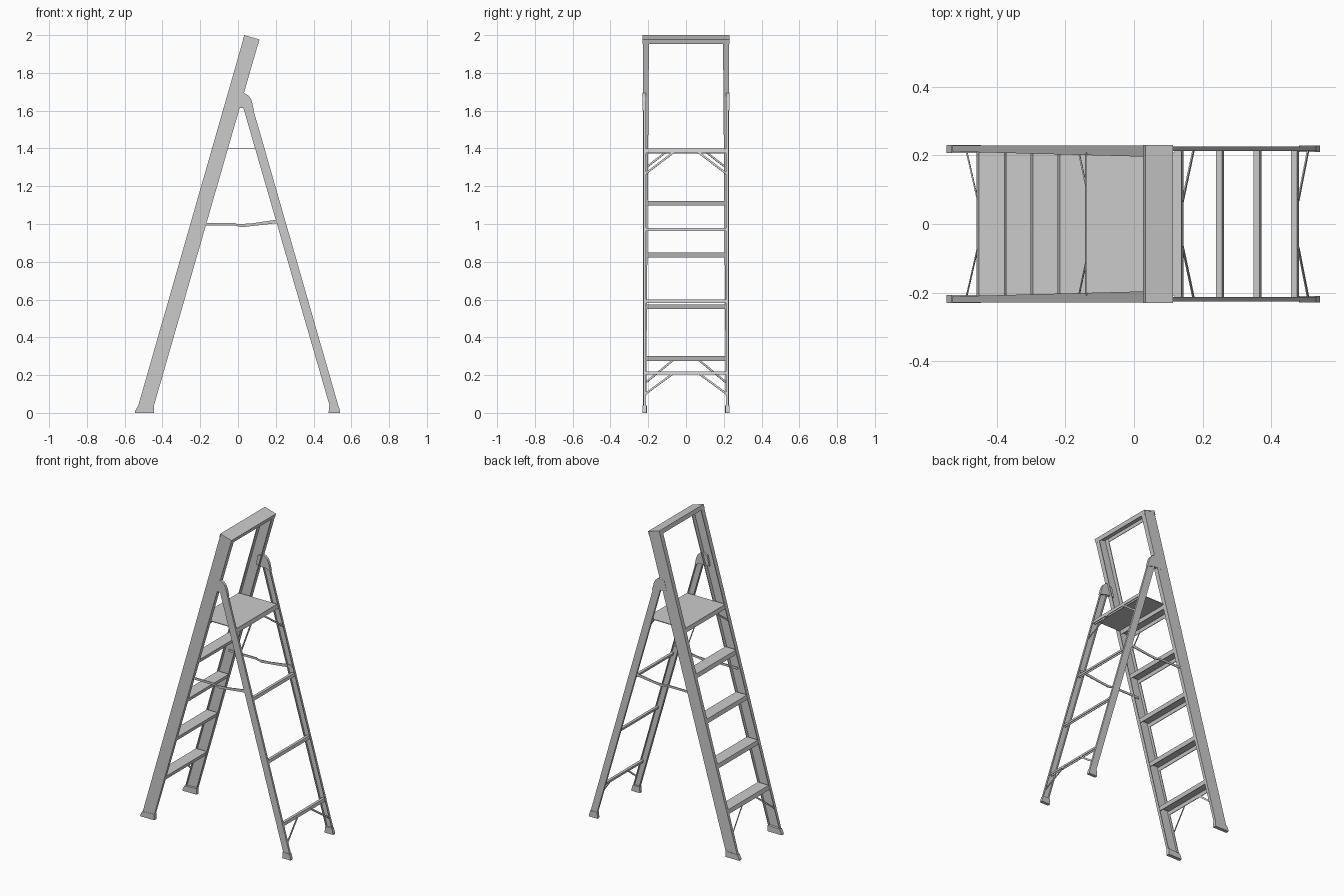
import bpy, bmesh
from mathutils import Vector

if "Cube" in bpy.data.objects:
    bpy.data.objects.remove(bpy.data.objects["Cube"])

S = 0.287  # lean of rails and legs: x change per unit of height


def finish(bm, name, mirror=False):
    bmesh.ops.recalc_face_normals(bm, faces=bm.faces)
    me = bpy.data.meshes.new(name)
    bm.to_mesh(me)
    bm.free()
    ob = bpy.data.objects.new(name, me)
    bpy.context.collection.objects.link(ob)
    if mirror:
        m = ob.modifiers.new("mirror", 'MIRROR')
        m.use_axis = (False, True, False)
    return ob


def loft(name, a, b, mirror=False):
    """Solid between two matching rings of 3D points."""
    bm = bmesh.new()
    va = [bm.verts.new(p) for p in a]
    vb = [bm.verts.new(p) for p in b]
    n = len(a)
    bm.faces.new(va)
    bm.faces.new(vb[::-1])
    for i in range(n):
        j = (i + 1) % n
        bm.faces.new((va[i], vb[i], vb[j], va[j]))
    return finish(bm, name, mirror)


def prism(name, pts, y0, y1, mirror=False):
    """XZ profile extruded along y."""
    return loft(name, [(x, y0, z) for x, z in pts], [(x, y1, z) for x, z in pts], mirror)


def side_channel(name, low, high, y_out, y_in_low, y_in_high, t, f):
    """C-channel upright, open to the inside; low/high are edge pairs in XZ."""
    def ring(ends, y_in):
        p, q = Vector(ends[0]), Vector(ends[1])
        yw = y_out - t
        sec = [(0, y_in), (0, y_out), (1, y_out), (1, y_in),
               (1 - f, y_in), (1 - f, yw), (f, yw), (f, y_in)]
        return [(p.lerp(q, u).x, y, p.lerp(q, u).y) for u, y in sec]
    return loft(name, ring(low, y_in_low), ring(high, y_in_high), True)


def tread(name, x0, x1, z, h, half, t=0.004, lean=S):
    """Inverted channel crossing the ladder, lips following the lean."""
    d, e = lean * h, lean * t
    prism(name, [(x0, z), (x1, z), (x1 - d, z - h), (x1 - d - t, z - h),
                 (x1 - e - t, z - t), (x0 - e + t, z - t), (x0 - d + t, z - h), (x0 - d, z - h)],
          -half, half)


def bar(name, a, b, w, h):
    """Thin flat strut from a to b."""
    a, b = Vector(a), Vector(b)
    d = (b - a).normalized()
    side = Vector((1, 0, S)).normalized() if abs(d.y) > 0.3 else Vector((0, 1, 0))
    up = d.cross(side).normalized()
    side = up.cross(d)
    c = [(-w, -h), (w, -h), (w, h), (-w, h)]
    loft(name, [a + side * u / 2 + up * v / 2 for u, v in c],
         [b + side * u / 2 + up * v / 2 for u, v in c], True)


def front_x(z):
    return -0.539 + S * z


def rear_x(z):
    return 0.542 - S * z


# Front rails
side_channel("front_rail", [(front_x(0.02), 0.02), (front_x(0.02) + 0.083, 0.02)],
             [(0.033, 1.995), (0.112, 1.973)], 0.228, 0.211, 0.196, 0.005, 0.06)

# Rear legs
side_channel("rear_leg", [(rear_x(0.02) - 0.046, 0.02), (rear_x(0.02), 0.02)],
             [(rear_x(1.64) - 0.046, 1.625), (rear_x(1.64), 1.64)], 0.226, 0.212, 0.212, 0.004, 0.1)

# Hinge plates at the top of the rear legs
prism("hinge_plate", [(-0.02, 1.615), (0.035, 1.615), (0.085, 1.6), (0.073, 1.65), (0.062, 1.672),
                      (0.048, 1.685), (0.03, 1.695), (-0.005, 1.68)], 0.211, 0.229, True)

# Rubber feet
prism("front_foot", [(-0.546, 0), (-0.445, 0), (-0.445, 0.04), (-0.532, 0.035), (-0.545, 0.008)],
      0.207, 0.23, True)
prism("rear_foot", [(0.48, 0), (0.541, 0), (0.541, 0.008), (0.532, 0.04), (0.482, 0.04)],
      0.209, 0.229, True)

# Top cap, an inverted channel square to the rails
o, u, n = Vector((0.033, 2.0)), Vector((0.961, -0.276)), Vector((-0.276, -0.961))
cap = [(0, 0), (0.084, 0), (0.084, 0.026), (0.079, 0.026), (0.079, 0.006),
       (0.005, 0.006), (0.005, 0.026), (0, 0.026)]
prism("top_cap", [tuple(o + u * a + n * b) for a, b in cap], -0.23, 0.23)

# Steps
for i, z in enumerate((0.30, 0.575, 0.848, 1.122)):
    tread(f"step_{i + 1}", front_x(z) + 0.002, front_x(z) + 0.081, z, 0.025, 0.212)

# Platform with front and rear support channels
prism("platform", [(-0.14, 1.396), (0.138, 1.396), (0.138, 1.401), (-0.14, 1.401)], -0.208, 0.208)
tread("platform_front_support", front_x(1.396) + 0.002, front_x(1.396) + 0.079, 1.397, 0.024, 0.208)
tread("platform_rear_support", 0.118, 0.138, 1.397, 0.022, 0.215, 0.004, -S)

# Rear rungs
for i, z in enumerate((0.22, 0.60, 0.98)):
    x = rear_x(z) - 0.004
    tread(f"rear_rung_{i + 1}", x - 0.018, x, z, 0.018, 0.216, 0.003, -S)

# Corner braces
bar("step_brace", (front_x(0.16) + 0.005, 0.214, 0.16), (front_x(0.275) + 0.005, 0.07, 0.278), 0.004, 0.01)
bar("rung_brace", (rear_x(0.1) - 0.006, 0.216, 0.1), (rear_x(0.2) - 0.006, 0.07, 0.207), 0.004, 0.01)
bar("platform_front_brace", (front_x(1.3) + 0.005, 0.21, 1.3), (front_x(1.375) + 0.005, 0.11, 1.378), 0.004, 0.01)
bar("platform_rear_brace", (rear_x(1.27) - 0.004, 0.216, 1.265), (rear_x(1.375) - 0.006, 0.065, 1.38), 0.004, 0.01)

# Folding spreader arms
prism("spreader_arm", [(-0.22, 0.992), (-0.02, 0.992), (0.02, 0.983), (0.24, 1.008), (0.24, 1.024),
                       (0.2, 1.022), (0.07, 1.003), (0.0, 0.999), (-0.02, 1.006), (-0.22, 1.006)],
      0.216, 0.221, True)
